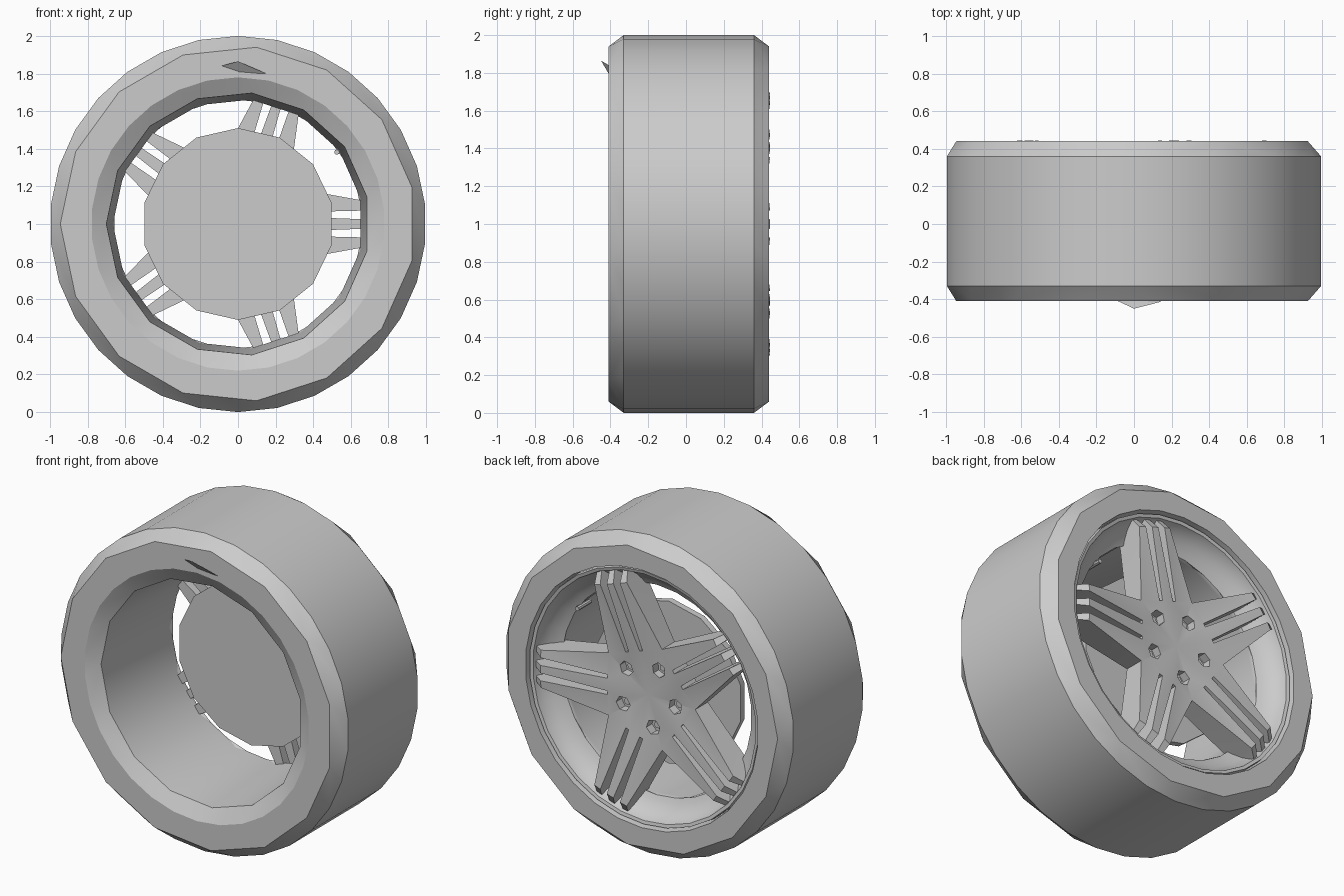
import bpy, bmesh, math
from mathutils import Vector, Matrix

cube = bpy.data.objects.get("Cube")
if cube:
    bpy.data.objects.remove(cube, do_unlink=True)

CENTRE = Vector((0, 0, 1))

grey = bpy.data.materials.new("plain_grey")
grey.use_nodes = True
COLOUR = (0.6, 0.6, 0.6, 1)
grey.diffuse_color = COLOUR
for node in grey.node_tree.nodes:
    if node.type == 'BSDF_PRINCIPLED':
        node.inputs["Base Color"].default_value = COLOUR


def finish(bm, name, smooth=True):
    """Turn a bmesh built around the axle into an object."""
    bmesh.ops.recalc_face_normals(bm, faces=bm.faces[:])
    mesh = bpy.data.meshes.new(name)
    bm.to_mesh(mesh)
    bm.free()
    mesh.materials.append(grey)
    obj = bpy.data.objects.new(name, mesh)
    obj.location = CENTRE
    bpy.context.scene.collection.objects.link(obj)
    if smooth:
        smooth_object(obj)
    return obj


def smooth_object(obj):
    bpy.ops.object.select_all(action='DESELECT')
    obj.select_set(True)
    bpy.context.view_layer.objects.active = obj
    bpy.ops.object.shade_smooth_by_angle(angle=math.radians(30))


def ring(bm, radius, y, sides):
    """Ring of edges around the axle; coarse rings sit between fine corners."""
    start = math.radians(90 if sides == 30 else 84)
    verts = []
    for i in range(sides):
        a = start + math.tau * i / sides
        verts.append(bm.verts.new((radius * math.cos(a), y, radius * math.sin(a))))
    return [bm.edges.new((verts[i - 1], verts[i])) for i in range(sides)]


def lathe(name, profile):
    """Closed ring solid from (radius, y, sides) steps."""
    bm = bmesh.new()
    rings = [ring(bm, *step) for step in profile]
    for i in range(len(rings)):
        bmesh.ops.bridge_loops(bm, edges=rings[i - 1] + rings[i])
    return finish(bm, name)


def cylinder(name, radius, y0, y1, sides, x=0, z=0, turn=0, smooth=True):
    """Cylinder along the axle direction."""
    bm = bmesh.new()
    place = (Matrix.Translation((x, (y0 + y1) / 2, z))
             @ Matrix.Rotation(turn, 4, 'Y') @ Matrix.Rotation(math.pi / 2, 4, 'X'))
    bmesh.ops.create_cone(bm, cap_ends=True, segments=sides, radius1=radius,
                          radius2=radius, depth=abs(y1 - y0), matrix=place)
    return finish(bm, name, smooth)


# Tyre with chamfered shoulders
lathe("tyre", [
    (0.78, -0.41, 30), (0.945, -0.41, 15), (1.0, -0.33, 30),
    (1.0, 0.36, 30), (0.945, 0.44, 15), (0.81, 0.44, 30), (0.80, 0.36, 30)])

# Rim: front bevel, barrel and dished rear lip
lathe("rim", [
    (0.78, -0.41, 30), (0.70, -0.36, 15), (0.665, 0.27, 15), (0.66, 0.29, 30),
    (0.69, 0.305, 30), (0.73, 0.335, 30), (0.765, 0.38, 30), (0.775, 0.415, 30),
    (0.795, 0.42, 30), (0.80, 0.39, 30)])

# Brake disc
cylinder("brake_disc", 0.51, 0.13, 0.17, 14, turn=math.pi / 2 * 0)

# Five spokes, each split into three bars: half-spoke plan as (along, across, y)
plan = {
    "centre": (0, 0, 0.375),
    "mid_root": (0.27, 0, 0.395), "mid_side": (0.27, 0.04, 0.395),
    "bar_root": (0.27, 0.062, 0.395), "notch": (0.27, 0.196, 0.385),
    "mid_tip": (0.70, 0, 0.445), "mid_tip_side": (0.70, 0.024, 0.445),
    "bar_tip_in": (0.70, 0.072, 0.445), "bar_tip_out": (0.70, 0.118, 0.44),
    "mid_end": (0.775, 0, 0.39), "mid_end_side": (0.775, 0.018, 0.39),
    "bar_end_in": (0.77, 0.078, 0.39), "bar_end_out": (0.77, 0.112, 0.39),
}
patches = [
    ("centre", "mid_root", "mid_side", "bar_root", "notch"),
    ("mid_root", "mid_tip", "mid_tip_side", "mid_side"),
    ("mid_tip", "mid_end", "mid_end_side", "mid_tip_side"),
    ("bar_root", "bar_tip_in", "bar_tip_out", "notch"),
    ("bar_tip_in", "bar_end_in", "bar_end_out", "bar_tip_out"),
]
bm = bmesh.new()
for k in range(5):
    c, s = math.cos(math.tau * k / 5), math.sin(math.tau * k / 5)
    for side in (1, -1):
        for patch in patches:
            corners = []
            for key in patch:
                u, v, y = plan[key]
                v *= side
                corners.append(bm.verts.new((u * c - v * s, y, u * s + v * c)))
            bm.faces.new(corners if side > 0 else corners[::-1])
bmesh.ops.remove_doubles(bm, verts=bm.verts[:], dist=0.002)
back = bmesh.ops.extrude_face_region(bm, geom=bm.faces[:])
for v in back["geom"]:
    if isinstance(v, bmesh.types.BMVert):
        v.co.y = 0.26
spokes = finish(bm, "spokes", smooth=False)

# Hexagonal bolt pockets cut into the hub
for k in range(5):
    a = math.radians(42 + 72 * k)
    x, z = 0.195 * math.cos(a), 0.195 * math.sin(a)
    cutter = cylinder("bolt_cutter", 0.047, 0.33, 0.5, 6, x, z, -a, smooth=False)
    cutter.hide_render = True
    cut = spokes.modifiers.new("bolt_pocket", 'BOOLEAN')
    cut.operation = 'DIFFERENCE'
    cut.solver = 'EXACT'
    cut.object = cutter
    bpy.context.view_layer.objects.active = spokes
    bpy.ops.object.modifier_apply(modifier=cut.name)
    bpy.data.objects.remove(cutter, do_unlink=True)
    cylinder("bolt", 0.022, 0.32, 0.345, 6, x, z, -a, smooth=False)
smooth_object(spokes)

# Air valve inside the rim
a = math.radians(36)
cylinder("air_valve", 0.014, 0.2, 0.33, 8, 0.65 * math.cos(a), 0.65 * math.sin(a))

# Small raised tab on the front sidewall
bm = bmesh.new()
tab = [bm.verts.new(p) for p in
       ((-0.09, -0.408, 0.84), (0, -0.45, 0.865), (0.15, -0.412, 0.80), (0.01, -0.4, 0.795))]
for i in range(4):
    bm.faces.new([tab[j] for j in range(4) if j != i])
finish(bm, "sidewall_tab", smooth=False)
